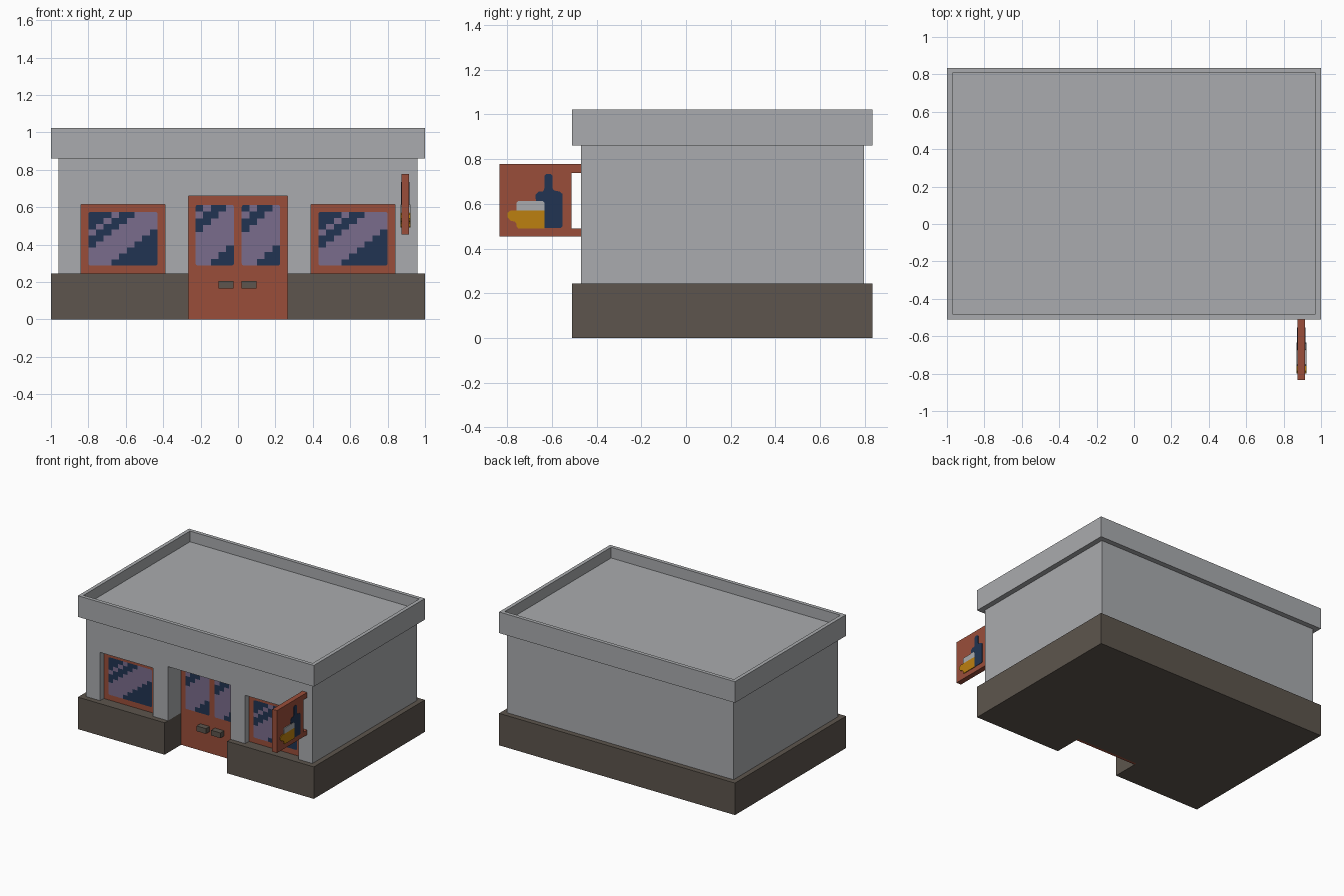
import bpy, bmesh

old = bpy.data.objects.get("Cube")
if old:
    bpy.data.objects.remove(old, do_unlink=True)


def material(name, rgb):
    m = bpy.data.materials.new(name)
    m.use_nodes = True
    m.diffuse_color = (*rgb, 1)
    m.node_tree.nodes["Principled BSDF"].inputs["Base Color"].default_value = (*rgb, 1)
    return m


GREY = material("wall grey", (0.40, 0.41, 0.425))
BROWN = material("stone brown", (0.109, 0.091, 0.074))
RED = material("brick red", (0.323, 0.076, 0.042))
NAVY = material("navy", (0.015, 0.034, 0.084))
LILAC = material("lilac reflection", (0.195, 0.150, 0.262))
GOLD = material("gold", (0.503, 0.216, 0.005))


def finish(name, bm, *mats):
    me = bpy.data.meshes.new(name)
    bm.to_mesh(me)
    bm.free()
    ob = bpy.data.objects.new(name, me)
    for m in mats:
        me.materials.append(m)
    bpy.context.collection.objects.link(ob)
    return ob


def box_mesh(x, y, z):
    bm = bmesh.new()
    bmesh.ops.create_cube(bm, size=1)
    for v in bm.verts:
        v.co = [r[0] if c < 0 else r[1] for c, r in zip(v.co, (x, y, z))]
    return bm


def box(name, x, y, z, mat):
    return finish(name, box_mesh(x, y, z), mat)


def cut(ob, x, y, z, mat):
    """Remove a box-shaped recess from an object."""
    cutter = box("cutter", x, y, z, mat)
    cutter.hide_render = True
    mod = ob.modifiers.new("recess", "BOOLEAN")
    mod.operation, mod.solver, mod.object = "DIFFERENCE", "EXACT", cutter
    bpy.context.view_layer.objects.active = ob
    bpy.ops.object.modifier_apply(modifier=mod.name)
    bpy.data.objects.remove(cutter, do_unlink=True)


def glass(name, x, z, y, cols, rows, navy):
    """Pane of stepped cells; navy(d) tells which diagonals are dark."""
    bm = bmesh.new()
    xs = [x[0] + (x[1] - x[0]) * i / cols for i in range(cols + 1)]
    zs = [z[1] - (z[1] - z[0]) * j / rows for j in range(rows + 1)]
    grid = [[bm.verts.new((px, y, pz)) for px in xs] for pz in zs]
    for j in range(rows):
        for i in range(cols):
            f = bm.faces.new((grid[j][i], grid[j + 1][i],
                              grid[j + 1][i + 1], grid[j][i + 1]))
            f.material_index = 0 if navy(i + j) else 1
    corners = [grid[a][b] for a in (0, -1) for b in (0, -1)]
    bmesh.ops.bevel(bm, geom=corners, offset=0.01, segments=2,
                    profile=0.5, affect="VERTICES")
    return finish(name, bm, NAVY, LILAC)


def plate(name, outline, x0, x1, mat):
    """Thin plate with a (y, z) outline between two x positions."""
    bm = bmesh.new()
    face = bm.faces.new([bm.verts.new((x0, y, z)) for y, z in outline])
    new = bmesh.ops.extrude_face_region(bm, geom=[face])["geom"]
    for v in new:
        if isinstance(v, bmesh.types.BMVert):
            v.co.x = x1
    bmesh.ops.recalc_face_normals(bm, faces=bm.faces)
    return finish(name, bm, mat)


DOOR_X, DOOR_Y = (-0.265, 0.265), -0.31
WINDOW_Y = -0.425
WINDOWS = {"right": (-0.84, -0.39), "left": (0.39, 0.84)}

# Plinth and walls with the door and window recesses
plinth = box("plinth", (-1, 1), (-0.51, 0.835), (0, 0.245), BROWN)
cut(plinth, DOOR_X, (-0.7, DOOR_Y + 0.02), (-0.1, 0.4), BROWN)
walls = box("walls", (-0.96, 0.96), (-0.47, 0.795), (0.245, 0.86), GREY)
cut(walls, DOOR_X, (-0.7, DOOR_Y + 0.02), (0.1, 0.66), GREY)
for wx in WINDOWS.values():
    cut(walls, wx, (-0.7, WINDOW_Y + 0.01), (0.1, 0.615), GREY)

# Roof parapet: a slab with its top inset and sunk
bm = box_mesh((-1, 1), (-0.51, 0.835), (0.86, 1.022))
top = max(bm.faces, key=lambda f: f.calc_center_median().z)
bmesh.ops.inset_region(bm, faces=[top], thickness=0.04)
sunk = bmesh.ops.extrude_discrete_faces(bm, faces=[top])["faces"][0]
rim = [f for f in bm.faces if f is not sunk]
for v in sunk.verts:
    v.co.z = 0.94
bmesh.ops.remove_doubles(bm, verts=bm.verts, dist=1e-5)
bmesh.ops.recalc_face_normals(bm, faces=bm.faces)
finish("roof_parapet", bm, GREY)

# Windows
for side, (a, b) in WINDOWS.items():
    box(side + "_window_frame", (a, b), (WINDOW_Y, WINDOW_Y + 0.01), (0.245, 0.615), RED)
    glass(side + "_window_glass", (a + 0.04, b - 0.04), (0.288, 0.575), WINDOW_Y - 0.003,
          9, 9, lambda d: d < 3 or d in (4, 5) or d > 10)

# Double door with panes and handles
box("door", DOOR_X, (DOOR_Y, DOOR_Y + 0.02), (0, 0.66), RED)
for side, gx, hx in (("right", (-0.227, -0.022), (-0.103, -0.023)),
                     ("left", (0.02, 0.225), (0.02, 0.1))):
    glass(side + "_door_glass", gx, (0.288, 0.612), DOOR_Y - 0.003,
          5, 9, lambda d: d < 1 or d in (2, 3) or d > 9)
    box(side + "_door_handle", hx, (DOOR_Y - 0.045, DOOR_Y), (0.165, 0.205), BROWN)

# Hanging sign on two brackets
SX = (0.875, 0.915)
box("sign_board", SX, (-0.835, -0.512), (0.453, 0.778), RED)
box("sign_upper_bracket", SX, (-0.512, -0.47), (0.738, 0.778), RED)
box("sign_lower_bracket", SX, (-0.512, -0.47), (0.453, 0.49), RED)

# Bottle and mug on both faces of the sign
bottle = [(-0.665, 0.492), (-0.56, 0.492), (-0.553, 0.50), (-0.553, 0.645),
          (-0.565, 0.655), (-0.59, 0.66), (-0.597, 0.67), (-0.597, 0.725),
          (-0.605, 0.734), (-0.625, 0.734), (-0.633, 0.725), (-0.633, 0.67),
          (-0.64, 0.655), (-0.66, 0.655), (-0.673, 0.64)]
mug = [(-0.75, 0.49), (-0.633, 0.49), (-0.633, 0.57), (-0.785, 0.57),
       (-0.798, 0.56), (-0.798, 0.54), (-0.785, 0.525), (-0.765, 0.52),
       (-0.758, 0.51), (-0.758, 0.50)]
foam = [(-0.758, 0.57), (-0.633, 0.57), (-0.633, 0.605), (-0.64, 0.613),
        (-0.75, 0.613), (-0.758, 0.605)]
for side, x, s in (("left", SX[1], 1), ("right", SX[0], -1)):
    plate(side + "_sign_bottle", bottle, x, x + s * 0.003, NAVY)
    plate(side + "_sign_mug", mug, x, x + s * 0.006, GOLD)
    plate(side + "_sign_foam", foam, x, x + s * 0.006, GREY)
